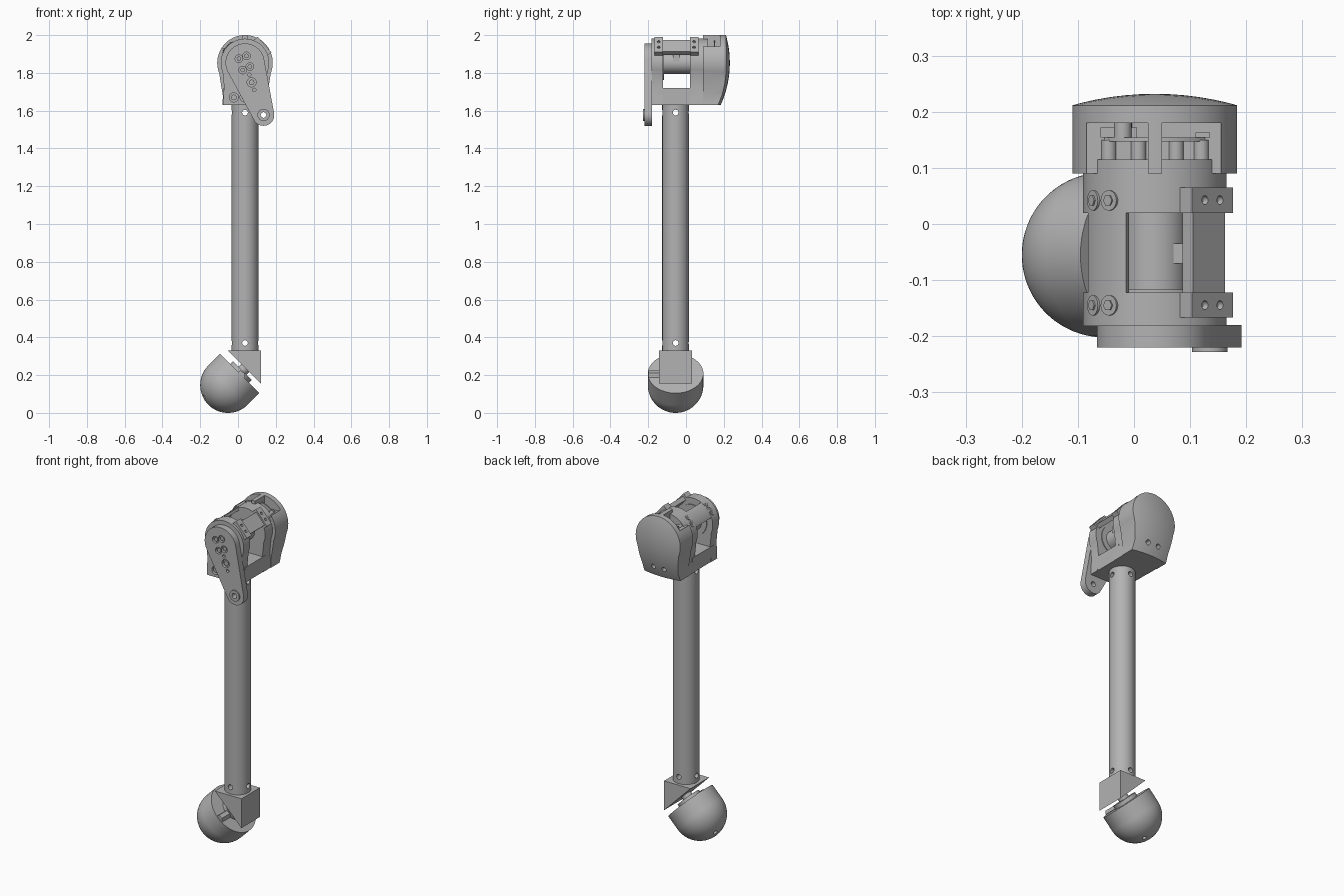
import bpy, bmesh, math
from mathutils import Vector, Matrix

old = bpy.data.objects.get("Cube")
if old:
    bpy.data.objects.remove(old, do_unlink=True)

grey = bpy.data.materials.new("plain_grey")
grey.use_nodes = True
grey.diffuse_color = (0.45, 0.45, 0.45, 1)
grey.node_tree.nodes["Principled BSDF"].inputs["Base Color"].default_value = grey.diffuse_color

CX, CY = 0.037, -0.055      # tube axis
HUB = 1.853                 # height of the motor axis


def finish(name, bm):
    bmesh.ops.recalc_face_normals(bm, faces=bm.faces)
    me = bpy.data.meshes.new(name)
    bm.to_mesh(me)
    bm.free()
    me.materials.append(grey)
    me.shade_smooth()
    me.set_sharp_from_angle(angle=math.radians(30))
    ob = bpy.data.objects.new(name, me)
    bpy.context.collection.objects.link(ob)
    return ob


def prism(name, pts, y0, y1):
    """Outline in x and z, extruded along y."""
    bm = bmesh.new()
    face = bm.faces.new([bm.verts.new((x, y0, z)) for x, z in pts])
    ext = bmesh.ops.extrude_face_region(bm, geom=[face])
    verts = [v for v in ext["geom"] if isinstance(v, bmesh.types.BMVert)]
    bmesh.ops.translate(bm, verts=verts, vec=(0, y1 - y0, 0))
    return finish(name, bm)


def cyl(name, a, b, r, n=40):
    a, b = Vector(a), Vector(b)
    d = b - a
    m = Matrix.Translation((a + b) / 2) @ d.to_track_quat('Z', 'Y').to_matrix().to_4x4()
    bm = bmesh.new()
    bmesh.ops.create_cone(bm, cap_ends=True, segments=n, radius1=r, radius2=r,
                          depth=d.length, matrix=m)
    return finish(name, bm)


def box(name, lo, hi, tilt=0):
    lo, hi = Vector(lo), Vector(hi)
    m = (Matrix.Translation((lo + hi) / 2) @ Matrix.Rotation(tilt, 4, 'Y')
         @ Matrix.Diagonal((*(hi - lo), 1)))
    bm = bmesh.new()
    bmesh.ops.create_cube(bm, size=1, matrix=m)
    return finish(name, bm)


def carve(ob, cutters, op='DIFFERENCE'):
    for c in cutters:
        mod = ob.modifiers.new("carve", 'BOOLEAN')
        mod.operation, mod.solver, mod.object = op, 'EXACT', c
    dg = bpy.context.evaluated_depsgraph_get()
    me = bpy.data.meshes.new_from_object(ob.evaluated_get(dg))
    ob.modifiers.clear()
    ob.data = me
    me.shade_smooth()
    me.set_sharp_from_angle(angle=math.radians(30))
    for c in cutters:
        bpy.data.objects.remove(c, do_unlink=True)


def arc(x, z, r, a0, a1, n):
    angles = [math.radians(a0 + (a1 - a0) * i / n) for i in range(n + 1)]
    return [(x + r * math.cos(a), z + r * math.sin(a)) for a in angles]


def housing_outline(r, waist, foot):
    return (arc(CX, HUB, r, -22, 202, 48)
            + [(CX - waist, 1.73), (CX - foot + .002, 1.68), (CX - foot, 1.63),
               (CX + foot, 1.63), (CX + foot - .002, 1.68), (CX + waist, 1.73)])


# Tube with cross holes near both ends
tube = cyl("leg_tube", (CX, CY, 0.32), (CX, CY, 1.64), 0.071, 48)
cuts = []
for z in (0.37, 1.59):
    cuts.append(cyl("cut", (CX, CY - .2, z), (CX, CY + .2, z), .015, 20))
    cuts.append(cyl("cut", (CX - .2, CY, z), (CX + .2, CY, z), .015, 20))
carve(tube, cuts)

# Upper housing: two cheeks joined by a base
body = housing_outline(0.128, 0.111, 0.116)
front_cheek = prism("front_cheek", body, -0.182, -0.122)
prism("rear_cheek", body, 0.02, 0.115)
box("housing_base", (CX - .114, -0.15, 1.63), (CX + .114, 0.05, 1.72))
cuts = [cyl("cut", (x, -.2, 1.67), (x, -.165, 1.67), .024, 24) for x in (-.022, .035, .096)]
carve(front_cheek, cuts)
for x in (-.022, .035, .096):
    cyl("cheek_screw", (x, -.178, 1.67), (x, -.16, 1.67), .015, 20)

# Motor between the cheeks
cyl("motor", (CX, -.13, HUB), (CX, .03, HUB), 0.058, 48)
cyl("motor_flange", (CX, -.125, HUB), (CX, -.117, HUB), 0.09, 48)
box("motor_plug", (.07, -.07, 1.86), (.097, -.035, 1.9))

# Curved bridge over the motor on the right side
bridge = arc(CX, HUB, 0.127, 114, 160, 16) + arc(CX, HUB, 0.112, 160, 114, 16)
prism("curved_bridge", bridge, -.13, .03)
for y in (-.145, .042):
    for a in (129, 148):
        d = Vector((math.cos(math.radians(a)), 0, math.sin(math.radians(a))))
        p = Vector((CX, y, HUB))
        cyl("bridge_screw_rim", p + d * .11, p + d * .131, .018, 24)
        cyl("bridge_screw", p + d * .11, p + d * .134, .01, 6)

# Straight bridge with clamp blocks on the left side
tilt = math.radians(48)
box("straight_bridge", (.082, -.13, 1.922), (.166, .03, 1.948), tilt)
for y0, y1 in ((-.167, -.122), (.02, .065)):
    clamp = box("bridge_clamp", (.07, y0, 1.917), (.18, y1, 1.957), tilt)
    normal = Vector((math.sin(tilt), 0, math.cos(tilt)))
    along = Vector((math.cos(tilt), 0, -math.sin(tilt)))
    mid = Vector((.125, (y0 + y1) / 2, 1.937))
    carve(clamp, [cyl("cut", mid + along * s + normal * .008, mid + along * s + normal * .05,
                      .008, 16) for s in (-.02, .02)])

# Domed rear cap with two top windows
cap = prism("rear_cap", housing_outline(0.147, 0.126, 0.119), 0.09, 0.26)
bm = bmesh.new()
bmesh.ops.create_uvsphere(bm, u_segments=128, v_segments=64, radius=.54,
                          matrix=Matrix.Translation((CX, .232 - .54, HUB)))
carve(cap, [finish("cut", bm)], 'INTERSECT')
cuts = [box("cut", (x0, .08, 1.93), (x1, .18, 2.1)) for x0, x1 in ((-.085, .025), (.05, .155))]
cuts += [cyl("cut", (CX + s, .17, 1.69), (CX + s, .3, 1.69), .014, 20) for s in (-.035, .035)]
carve(cap, cuts)

# Electronics behind the windows
prism("circuit_board", arc(CX, HUB, .118, 35, 145, 24), .147, .154)
box("board_plug", (-.06, .154, 1.92), (.005, .172, 1.945))
cyl("board_dial", (-.02, .154, 1.94), (-.02, .18, 1.94), .016, 20)
box("board_chip", (.11, .154, 1.915), (.135, .163, 1.935))
for x in (-.045, .008, .075, .12):
    cyl("board_standoff", (x, .11, 1.925), (x, .15, 1.925), .014, 16)

# Swinging crank arm
end_x, end_z, big, small = 0.135, 1.577, 0.103, 0.057
dx, dz = end_x - CX, end_z - HUB
aim = math.degrees(math.atan2(dz, dx))
spread = math.degrees(math.acos((big - small) / math.hypot(dx, dz)))
outline = (arc(CX, HUB, big, aim + spread, aim + 360 - spread, 40)
           + arc(end_x, end_z, small, aim - spread, aim + spread, 24))
arm = prism("crank_arm", outline, -.22, -.18)
boss = cyl("crank_boss", (end_x, -.228, end_z), (end_x, -.215, end_z), .032, 32)
pits = ((.005, 1.875, .02), (.045, 1.89, .02), (.025, 1.815, .02),
        (.063, 1.833, .02), (.072, 1.75, .024), (.06, 1.79, .009), (.086, 1.71, .009))
cuts = [cyl("cut", (x, -.24, z), (x, -.205, z), r, 24) for x, z, r in pits]
cuts.append(cyl("cut", (end_x, -.3, end_z), (end_x, -.1, end_z), .015, 24))
carve(arm, cuts)
carve(boss, [cyl("cut", (end_x, -.3, end_z), (end_x, -.1, end_z), .015, 24)])
for x, z, r in pits[:5]:
    cyl("crank_screw", (x, -.215, z), (x, -.2, z), r * .6, 20)

# Ankle wedge
prism("ankle_wedge", [(-.053, .33), (.122, .33), (.122, .155)], CY - .0875, CY + .0875)

# Rounded foot: half ball with a short straight rim, tilted
R, RIM = 0.147, 0.087
profile = [(0, RIM), (R, RIM)] + arc(0, 0, R, 0, -90, 24)
bm = bmesh.new()
vs = [bm.verts.new((x, 0, z)) for x, z in profile]
es = [bm.edges.new(pair) for pair in zip(vs, vs[1:])]
bmesh.ops.spin(bm, geom=vs + es, cent=(0, 0, 0), axis=(0, 0, 1), angle=math.tau, steps=64)
bmesh.ops.remove_doubles(bm, verts=bm.verts, dist=1e-4)
centre = Vector((-.053, CY, .147))
bm.transform(Matrix.Translation(centre) @ Matrix.Rotation(math.radians(45), 4, 'Y'))
foot = finish("foot", bm)
cuts = []
for dx, dy, dz in ((-.9, -.25, -.45), (-.9, .25, -.45), (-.25, -.25, -.95), (-.25, .25, -.95)):
    d = Vector((dx, dy, dz)).normalized()
    cuts.append(cyl("cut", centre + d * .13, centre + d * .2, .012, 16))
carve(foot, cuts)

# Joint between wedge and foot
axis = Vector((1, 0, 1)).normalized()
cyl("joint_disc", centre + axis * (RIM - .01), centre + axis * (RIM + .022), .07, 40)
cyl("joint_stem", centre + axis * RIM, centre + axis * (RIM + .06), .03, 24)
cyl("joint_pin", (.013, CY - .143, .2), (.013, CY, .2), .024, 6)
